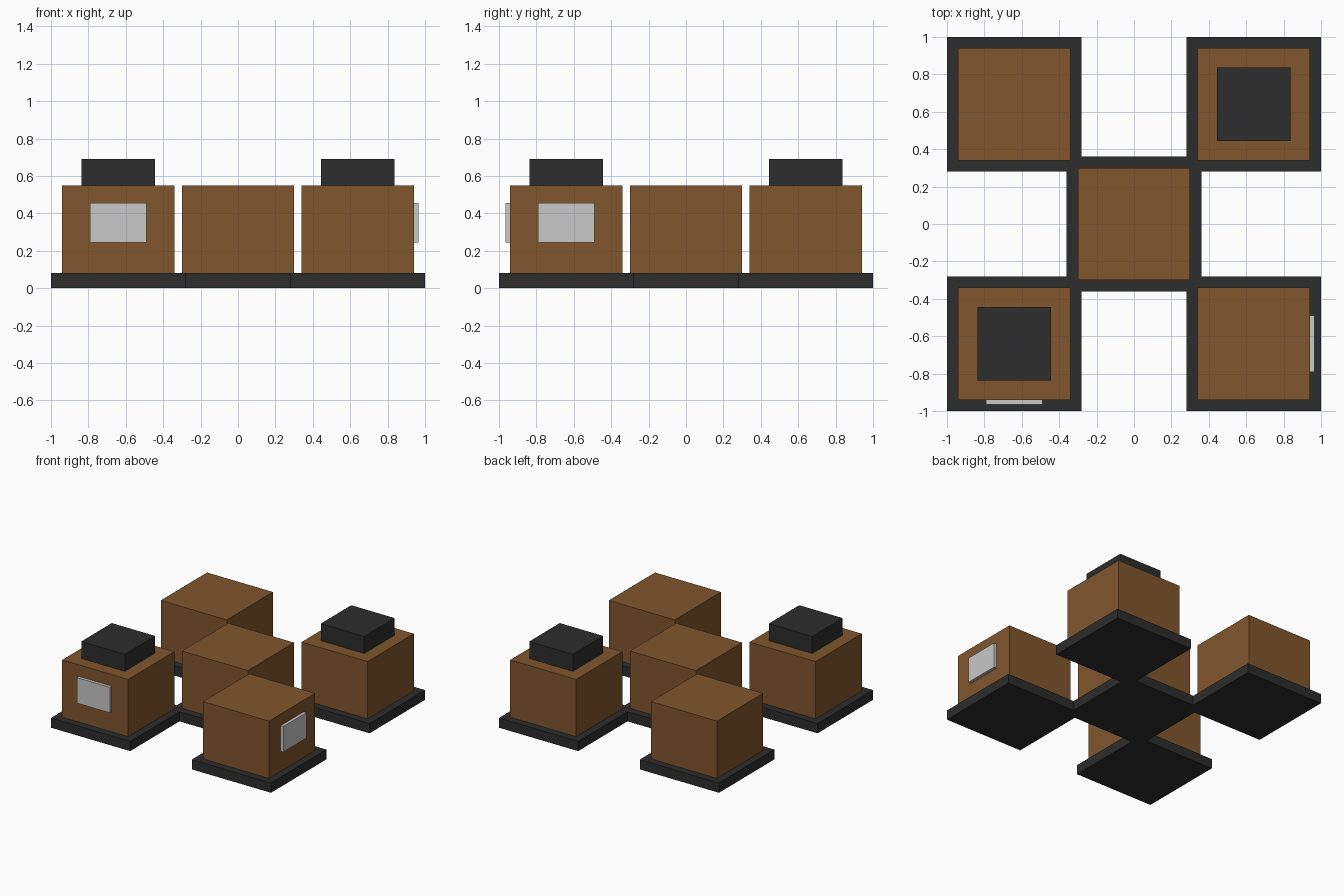
import bpy
import bmesh
from mathutils import Vector

cube = bpy.data.objects.get("Cube")
if cube:
    bpy.data.objects.remove(cube, do_unlink=True)


def material(name, rgb):
    mat = bpy.data.materials.new(name)
    mat.use_nodes = True
    color = (*rgb, 1.0)
    mat.diffuse_color = color
    mat.node_tree.nodes["Principled BSDF"].inputs["Base Color"].default_value = color
    return mat


brown = material("cardboard_brown", (0.22, 0.092, 0.027))
dark = material("dark_grey", (0.026, 0.026, 0.026))
pale = material("pale_grey", (0.58, 0.58, 0.58))


def box(name, center, size, mat):
    """Axis-aligned box with flat faces."""
    bm = bmesh.new()
    bmesh.ops.create_cube(bm, size=1)
    bmesh.ops.scale(bm, vec=Vector(size), verts=bm.verts)
    mesh = bpy.data.meshes.new(name)
    bm.to_mesh(mesh)
    bm.free()
    mesh.materials.append(mat)
    obj = bpy.data.objects.new(name, mesh)
    obj.location = center
    bpy.context.collection.objects.link(obj)
    return obj


SPACING = 0.64
BASE_H, TOP_Z, CAP_H = 0.08, 0.55, 0.14
BODY_W = 0.60

# Five crates on plinths: one in the middle, four at the corners
spots = {
    "center": (0, 0),
    "front_right": (-1, -1),
    "front_left": (1, -1),
    "back_right": (-1, 1),
    "back_left": (1, 1),
}
for label, (sx, sy) in spots.items():
    x, y = sx * SPACING, sy * SPACING
    box(f"{label}_plinth", (x, y, BASE_H / 2), (0.72, 0.72, BASE_H), dark)
    box(f"{label}_crate", (x, y, (BASE_H + TOP_Z) / 2),
        (BODY_W, BODY_W, TOP_Z - BASE_H), brown)
    # Caps sit on one diagonal only
    if sx * sy > 0:
        box(f"{label}_cap", (x, y, TOP_Z + CAP_H / 2), (0.395, 0.395, CAP_H), dark)

# Label plates on the outer crate walls
plate_out = SPACING + BODY_W / 2 + 0.0125
box("front_label_plate", (-SPACING, -plate_out, 0.35), (0.30, 0.025, 0.21), pale)
box("side_label_plate", (plate_out, -SPACING, 0.35), (0.025, 0.30, 0.21), pale)
